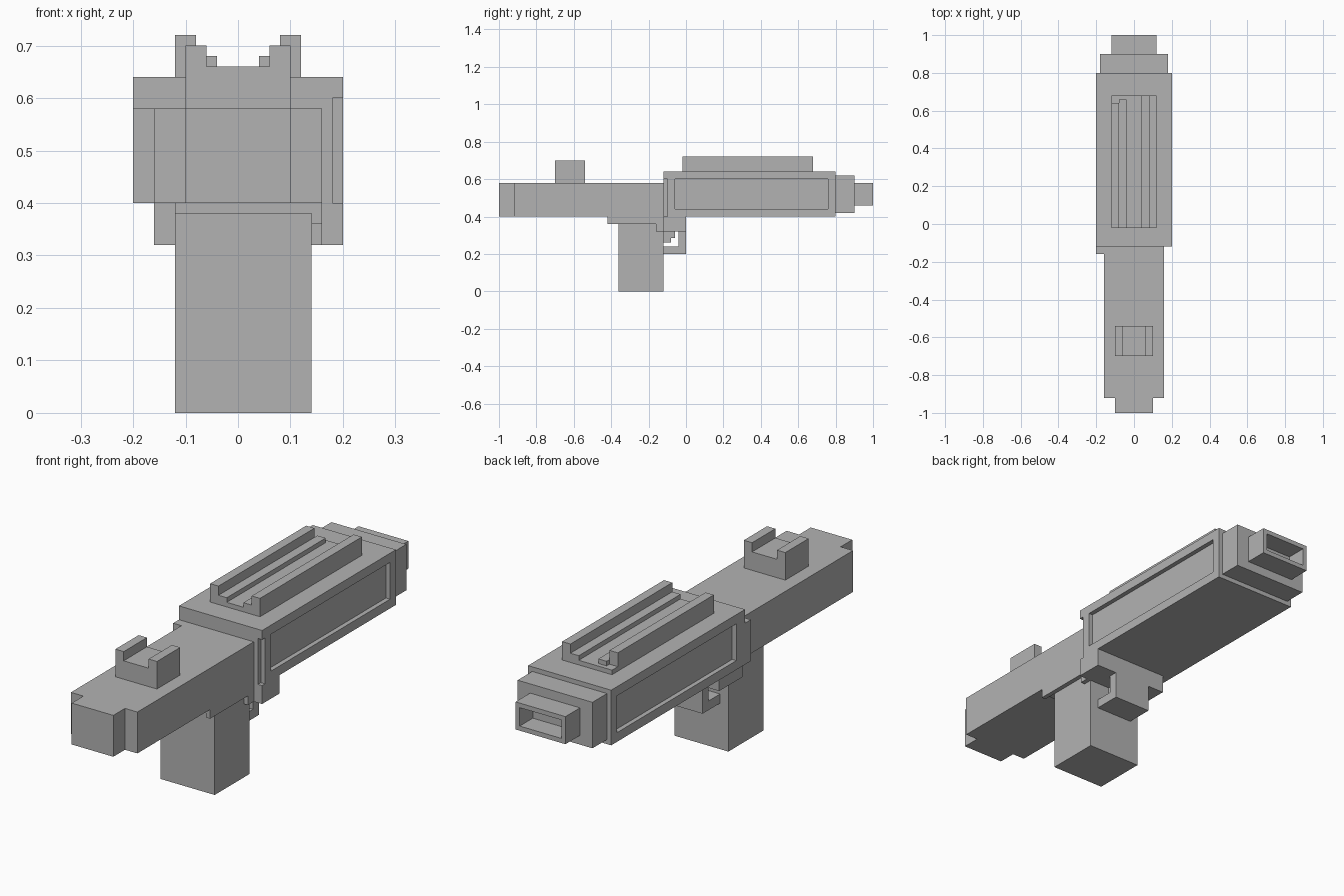
import bpy
import bmesh
from mathutils import Matrix, Vector

cube = bpy.data.objects.get("Cube")
if cube:
    bpy.data.objects.remove(cube, do_unlink=True)

GREY = (0.45, 0.45, 0.45, 1.0)
grey = bpy.data.materials.new("plain grey")
grey.use_nodes = True
grey.diffuse_color = GREY
grey.node_tree.nodes["Principled BSDF"].inputs["Base Color"].default_value = GREY


def box(name, x, y, z):
    """Box spanning the given (min, max) pairs."""
    size = Vector([b - a for a, b in (x, y, z)])
    centre = Vector([(a + b) / 2 for a, b in (x, y, z)])
    bm = bmesh.new()
    bmesh.ops.create_cube(bm, size=1, matrix=Matrix.Translation(centre) @ Matrix.Diagonal(size).to_4x4())
    mesh = bpy.data.meshes.new(name)
    bm.to_mesh(mesh)
    bm.free()
    mesh.materials.append(grey)
    obj = bpy.data.objects.new(name, mesh)
    bpy.context.collection.objects.link(obj)
    return obj


def cut(target, x, y, z):
    """Remove a box-shaped volume from the target."""
    cutter = box("cutter", x, y, z)
    cutter.hide_render = True
    mod = target.modifiers.new("cut", 'BOOLEAN')
    mod.operation = 'DIFFERENCE'
    mod.solver = 'EXACT'
    mod.object = cutter
    bpy.context.view_layer.objects.active = target
    bpy.ops.object.modifier_apply(modifier=mod.name)
    bpy.data.objects.remove(cutter, do_unlink=True)


def sym(half):
    return (-half, half)


# Rear stock with its narrower end block
box("stock", sym(0.16), (-0.92, -0.12), (0.40, 0.58))
box("stock_end", sym(0.10), (-1.0, -0.92), (0.40, 0.58))

# Main body with side panels and a corner notch on one side
body = box("body", sym(0.20), (-0.12, 0.80), (0.40, 0.64))
cut(body, (0.18, 0.25), (-0.06, 0.76), (0.44, 0.60))
cut(body, (-0.25, -0.18), (-0.06, 0.76), (0.44, 0.60))
cut(body, (0.18, 0.25), (-0.20, -0.10), (0.40, 0.60))
box("side_lug", (-0.20, -0.16), (-0.16, -0.12), (0.40, 0.58))

# Stepped collar and hollow muzzle
box("collar", sym(0.18), (0.80, 0.90), (0.42, 0.62))
muzzle = box("muzzle", sym(0.12), (0.90, 1.0), (0.46, 0.58))
cut(muzzle, sym(0.10), (0.91, 1.1), (0.48, 0.56))

# Top rail: a floor between stepped walls, one wall shorter at the far end
box("rail_floor", sym(0.12), (-0.02, 0.68), (0.64, 0.66))
for side, name, end in ((-1, "right", 0.64), (1, "left", 0.68)):
    box(name + "_rail_wall", sorted((side * 0.08, side * 0.12)), (-0.02, end), (0.66, 0.72))
    box(name + "_rail_step", sorted((side * 0.04, side * 0.08)), (-0.02, min(end + 0.02, 0.68)), (0.66, 0.68))

# Rear sight
sight = box("rear_sight", sym(0.10), (-0.70, -0.54), (0.58, 0.70))
cut(sight, sym(0.06), (-0.75, -0.50), (0.66, 0.75))

# Underside: flange, plate and the block above the trigger
box("under_plate", (-0.12, 0.14), (-0.42, -0.12), (0.38, 0.40))
box("under_flange", (0.14, 0.16), (-0.42, -0.12), (0.36, 0.40))
box("trigger_block", (-0.16, 0.16), (-0.16, 0.0), (0.32, 0.40))
box("trigger_block_side", (0.16, 0.20), (-0.12, 0.0), (0.32, 0.40))

# Grip, trigger and guard
box("grip", (-0.12, 0.14), (-0.36, -0.12), (0.0, 0.38))
box("trigger", (-0.02, 0.04), (-0.12, -0.08), (0.26, 0.32))
box("trigger_tip", (-0.02, 0.04), (-0.08, -0.06), (0.285, 0.32))
box("guard_post", (-0.08, 0.10), (-0.04, 0.0), (0.24, 0.32))
box("guard_base", (-0.08, 0.10), (-0.12, 0.0), (0.20, 0.24))
